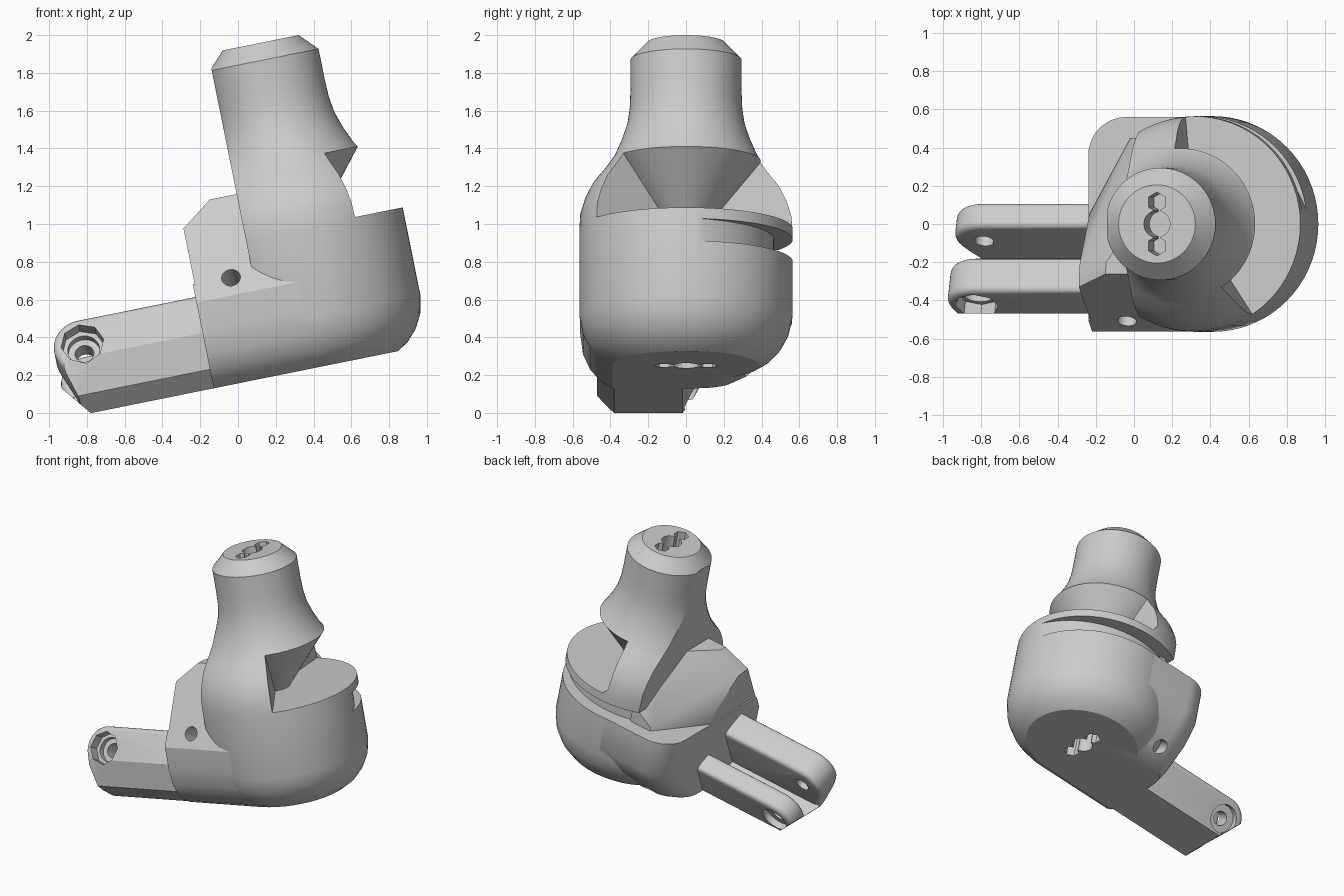
import bpy, bmesh
from math import sin, cos, pi, radians
from mathutils import Matrix, Vector

if "Cube" in bpy.data.objects:
    bpy.data.objects.remove(bpy.data.objects["Cube"])

AXIS = 0.505                                   # drum axis, in the untilted frame
TILT = Matrix.Rotation(radians(-11.4), 4, 'Y')
ROLL = Matrix.Rotation(radians(-30), 4, 'X')   # the fork is rolled about its length
TO_AXIS = Matrix.Translation((AXIS, 0, 0))

grey = bpy.data.materials.new("plain_grey")
grey.use_nodes = True
grey.diffuse_color = (0.6, 0.6, 0.6, 1)
grey.node_tree.nodes["Principled BSDF"].inputs["Base Color"].default_value = (0.6, 0.6, 0.6, 1)


def arc(cx, cy, r, start, end, n):
    angles = [radians(start + (end - start) * i / n) for i in range(n + 1)]
    return [(cx + r * cos(a), cy + r * sin(a)) for a in angles]


def loft(bm, rings):
    """Closed skin through rings of equal length, capped at both ends."""
    rows = [[bm.verts.new(p) for p in ring] for ring in rings]
    n = len(rows[0])
    for a, b in zip(rows, rows[1:]):
        for i in range(n):
            bm.faces.new((a[i], a[(i + 1) % n], b[(i + 1) % n], b[i]))
    bm.faces.new(rows[0])
    bm.faces.new(rows[-1])
    bmesh.ops.recalc_face_normals(bm, faces=bm.faces)


def slice_off(bm, point, normal):
    """Remove the side the normal points to and close the cut."""
    geom = bm.verts[:] + bm.edges[:] + bm.faces[:]
    cut = bmesh.ops.bisect_plane(bm, geom=geom, plane_co=point, plane_no=normal, clear_outer=True)
    edges = [e for e in cut["geom_cut"] if isinstance(e, bmesh.types.BMEdge)]
    bmesh.ops.holes_fill(bm, edges=edges, sides=0)
    bmesh.ops.recalc_face_normals(bm, faces=bm.faces)


def finish(bm, name):
    mesh = bpy.data.meshes.new(name)
    bm.to_mesh(mesh)
    bm.free()
    mesh.materials.append(grey)
    obj = bpy.data.objects.new(name, mesh)
    bpy.context.collection.objects.link(obj)
    return obj


def rod(r, start, end, sides=32):
    """Cylinder cutter between two points."""
    start, end = Vector(start), Vector(end)
    d = end - start
    bm = bmesh.new()
    turn = d.to_track_quat('Z', 'Y').to_matrix().to_4x4()
    bmesh.ops.create_cone(bm, cap_ends=True, segments=sides, radius1=r, radius2=r,
                          depth=d.length, matrix=Matrix.Translation((start + end) / 2) @ turn)
    return finish(bm, "hole_cutter")


def box(lo, hi):
    bm = bmesh.new()
    loft(bm, [[(lo[0], lo[1], z), (hi[0], lo[1], z), (hi[0], hi[1], z), (lo[0], hi[1], z)]
              for z in (lo[2], hi[2])])
    return finish(bm, "box_cutter")


def carve(obj, cutters):
    bpy.context.view_layer.objects.active = obj
    for c in cutters:
        c.hide_render = True
        mod = obj.modifiers.new("cut", 'BOOLEAN')
        mod.operation, mod.solver, mod.object = 'DIFFERENCE', 'EXACT', c
        bpy.ops.object.modifier_apply(modifier=mod.name)


# Drum and neck: one turned profile (radius, height)
profile = [(0.39, 0.153), (0.45, 0.19), (0.505, 0.25), (0.545, 0.325), (0.565, 0.42), (0.565, 0.88),
           (0.56, 0.97), (0.535, 1.05), (0.495, 1.13), (0.43, 1.21), (0.38, 1.28), (0.34, 1.37),
           (0.31, 1.46), (0.297, 1.55), (0.294, 1.65), (0.294, 1.805), (0.205, 1.897)]
bm = bmesh.new()
loft(bm, [[(x, y, w) for x, y in arc(AXIS, 0, r, 0, 360, 72)[:-1]] for r, w in profile])
drum = finish(bm, "drum_and_neck")

# Wedge opening under the flare, with a conical roof
bm = bmesh.new()
wedge = [(0.1, 0.894), (0.41, 1.275), (0.8, 1.275), (0.8, 0.894)]
loft(bm, [[(AXIS + r * cos(a), r * sin(a), w) for r, w in wedge]
          for a in (radians(-57 + 152 * i / 32) for i in range(33))])
wedge_cutter = finish(bm, "wedge_cutter")

# Crescent groove round the back of the drum
bm = bmesh.new()
crescent = arc(AXIS, -0.13, 0.595, 19, 165, 40) + arc(AXIS, -0.13, 1.0, 165, 19, 20)
loft(bm, [[(x, y, w) for x, y in crescent] for w in (0.715, 0.835)])
groove_cutter = finish(bm, "groove_cutter")


# Socket: round hole with two hexagonal pockets joined by a slot
def socket(low, high):
    cutters = [rod(0.07, (AXIS, 0, low), (AXIS, 0, high)),
               box((AXIS - 0.02, -0.11, low), (AXIS + 0.02, 0.11, high))]
    for s in (-1, 1):
        cutters.append(rod(0.052, (AXIS, 0.115 * s, low), (AXIS, 0.115 * s, high), 6))
    return cutters


flat_side = box((-0.5, -1, 0.65), (0.222, 1, 2.2))
bottom_cutters = socket(0.05, 0.3)
carve(drum, [wedge_cutter, groove_cutter, flat_side] + socket(1.75, 2.0) + bottom_cutters)

# Lower block: layers of front half-width, back half-width, height
bm = bmesh.new()
rings = []
for front, back, w in [(0.39, 0.25, 0.153), (0.45, 0.33, 0.19), (0.505, 0.4, 0.25), (0.545, 0.49, 0.335),
                       (0.562, 0.56, 0.46), (0.562, 0.56, 0.715)]:
    plan = [(AXIS, -front), (AXIS, back)] + arc(0.1, back - 0.2, 0.2, 90, 180, 10) + [(-0.1, -front)]
    rings.append([(x, y, w) for x, y in plan])
loft(bm, rings)
slice_off(bm, (0, -0.56, 0.62), (0, -0.866, 0.5))
lower_block = finish(bm, "lower_block")
pin_hole = rod(0.05, ROLL @ Vector((0.105, -1.2, 0.36)), ROLL @ Vector((0.105, 0.4, 0.36)))
carve(lower_block, bottom_cutters + [pin_hole])

# Upper block: faceted shoulder beside the neck
bm = bmesh.new()
shoulder = [(-0.09, -0.56, 0.62), (0.3, -0.56, 0.62), (-0.09, 0.05, 0.62), (0.13, 0.45, 0.62),
            (0.3, 0.45, 0.62), (-0.09, 0.05, 0.74), (0.13, 0.45, 0.74), (0.3, 0.45, 0.85),
            (-0.09, -0.33, 1.014), (-0.09, -0.22, 1.0), (0.077, -0.262, 1.137), (0.3, -0.262, 1.137),
            (0.08, -0.2, 1.137), (0.3, 0.1, 1.137)]
for p in shoulder:
    bm.verts.new(p)
bmesh.ops.convex_hull(bm, input=bm.verts)
bmesh.ops.dissolve_limit(bm, angle_limit=0.01, verts=bm.verts, edges=bm.edges)
bmesh.ops.recalc_face_normals(bm, faces=bm.faces)
upper_block = finish(bm, "upper_block")
carve(upper_block, [pin_hole])


# Fork arms and the floor between them, trimmed by the same planes
def fork_part(name, outline, near, far, soften):
    bm = bmesh.new()
    loft(bm, [[(u, p, q) for u, q in outline] for p in (near, far)])
    if soften:
        rims = [e for e in bm.edges if e.calc_face_angle(0) > 1.3 and max(v.co.z for v in e.verts) > 0.1
                and abs(e.verts[0].co.y - e.verts[1].co.y) < 0.001]
        bmesh.ops.bevel(bm, geom=rims, offset=0.035, segments=4, profile=0.5, affect='EDGES')
    bm.transform(ROLL)
    slice_off(bm, (0, 0, 0.153), (0, 0, -1))
    slice_off(bm, (0, -0.47, 0), (0, -1, 0))
    slice_off(bm, (0, -0.38, 0.153), (0, -0.75, -0.66))
    slice_off(bm, (-0.764, 0, 0.153), (-0.78, 0, -0.62))
    return finish(bm, name)


PIVOT_U, PIVOT_Q = -0.735, 0.24
arm = [(0.05, 0.395)] + arc(PIVOT_U, PIVOT_Q, 0.155, 90, 200, 20) + [(-0.75, -0.2), (0.05, -0.2)]
front_arm = fork_part("front_fork_arm", arm, -0.633, -0.423, True)
back_arm = fork_part("back_fork_arm", arm, -0.242, -0.092, True)
floor = [(-0.84, 0.05), (-0.75, -0.2), (0.05, -0.2), (0.05, 0.05)]
fork_floor = fork_part("fork_floor", floor, -0.43, -0.235, False)


# Pivot bore with a stepped nut pocket in each outer face
def pivot_cut(r, near, far, sides=32):
    return rod(r, ROLL @ Vector((PIVOT_U, near, PIVOT_Q)), ROLL @ Vector((PIVOT_U, far, PIVOT_Q)), sides)


bore = pivot_cut(0.05, -1, 0.3)
carve(front_arm, [bore, pivot_cut(0.115, -0.9, -0.56, 8), pivot_cut(0.085, -0.9, -0.52)])
carve(back_arm, [bore, pivot_cut(0.1, -0.14, 0.2)])

# Remove the cutters, then tilt and shade every part
for obj in [o for o in bpy.data.objects if o.name.split(".")[0].endswith("_cutter")]:
    bpy.data.objects.remove(obj)
for obj in (drum, lower_block, upper_block, front_arm, back_arm, fork_floor):
    obj.data.transform(TILT)
    bpy.ops.object.select_all(action='DESELECT')
    obj.select_set(True)
    bpy.context.view_layer.objects.active = obj
    bpy.ops.object.shade_smooth_by_angle(angle=radians(30))
